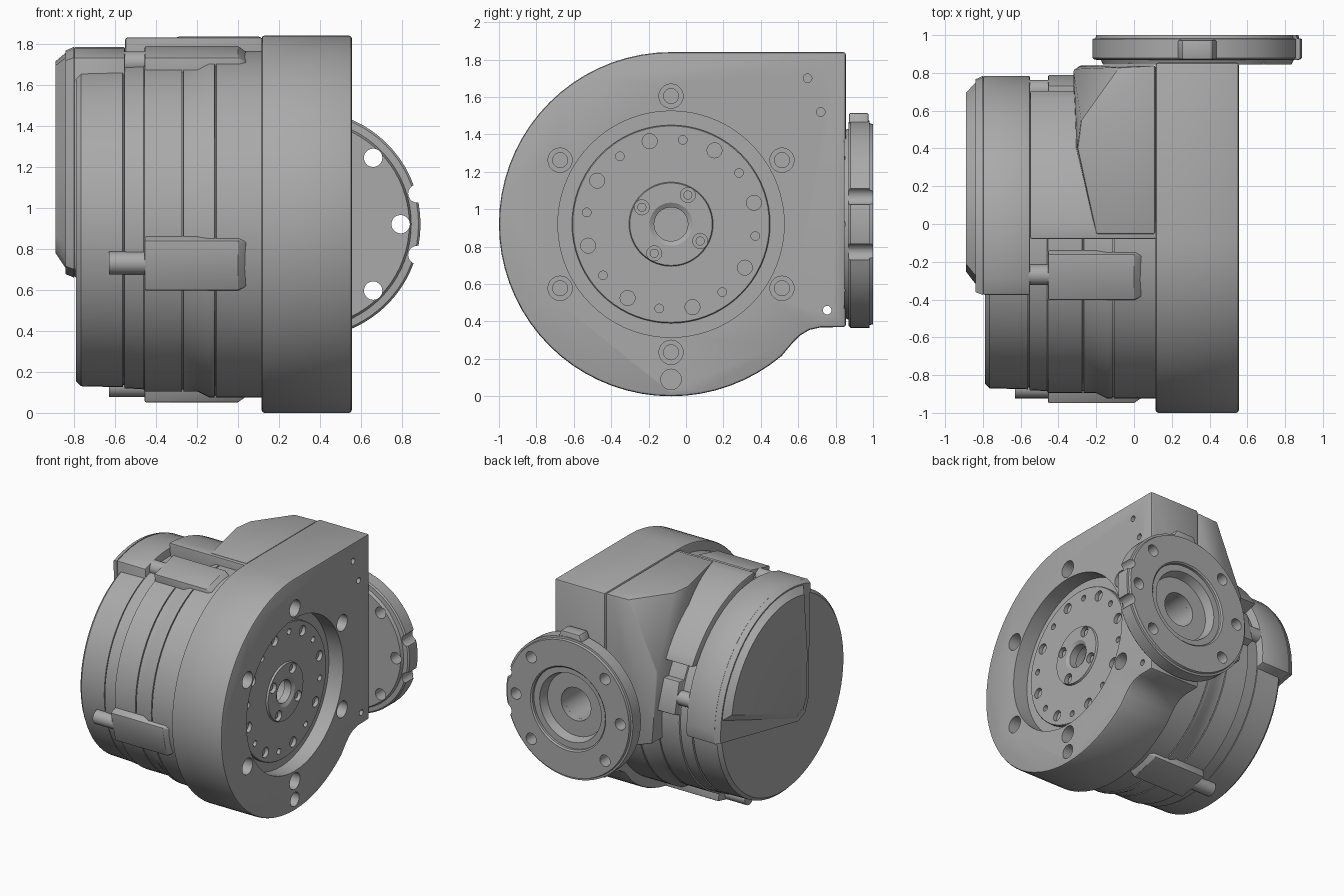
import bpy, bmesh
from math import sin, cos, pi, radians
from mathutils import Vector, Matrix

if "Cube" in bpy.data.objects:
    bpy.data.objects.remove(bpy.data.objects["Cube"])

CY, CZ = -0.08, 0.92          # main axis, parallel to x
FX = 0.335                    # flange axis, parallel to y

metal = bpy.data.materials.new("grey metal")
metal.use_nodes = True
metal.diffuse_color = (0.4, 0.4, 0.4, 1)
metal.node_tree.nodes["Principled BSDF"].inputs["Base Color"].default_value = (0.4, 0.4, 0.4, 1)


def finish(name, bm, bevel=0):
    bmesh.ops.recalc_face_normals(bm, faces=bm.faces)
    mesh = bpy.data.meshes.new(name)
    bm.to_mesh(mesh)
    bm.free()
    ob = bpy.data.objects.new(name, mesh)
    bpy.context.collection.objects.link(ob)
    mesh.materials.append(metal)
    if bevel:
        mod = ob.modifiers.new("bevel", "BEVEL")
        mod.width, mod.segments, mod.angle_limit = bevel, 2, radians(40)
        apply(ob, mod)
    return ob


def select(ob):
    bpy.ops.object.select_all(action="DESELECT")
    ob.select_set(True)
    bpy.context.view_layer.objects.active = ob


def apply(ob, mod):
    select(ob)
    bpy.ops.object.modifier_apply(modifier=mod.name)


def prism(name, pts, x0, x1, bevel=0, scale=1, pivot=(0, 0)):
    """Extrude a (y, z) outline along x, optionally shrinking the x0 end."""
    bm = bmesh.new()
    py, pz = pivot
    a = [bm.verts.new((x0, py + (y - py) * scale, pz + (z - pz) * scale)) for y, z in pts]
    b = [bm.verts.new((x1, y, z)) for y, z in pts]
    bm.faces.new(a)
    bm.faces.new(b)
    for i in range(len(a)):
        j = (i + 1) % len(a)
        bm.faces.new((a[i], a[j], b[j], b[i]))
    return finish(name, bm, bevel)


def lathe(name, profile, along_y=False, closed=False, n=72):
    """Turn (position, radius) points around the main or the flange axis."""
    bm = bmesh.new()
    rings = []
    for p, r in profile:
        ring = []
        for k in range(n):
            u, v = r * cos(2 * pi * k / n), r * sin(2 * pi * k / n)
            ring.append(bm.verts.new((FX + u, p, CZ + v) if along_y else (p, CY + u, CZ + v)))
        rings.append(ring)
    pairs = list(zip(rings, rings[1:])) + ([(rings[-1], rings[0])] if closed else [])
    for a, b in pairs:
        for k in range(n):
            j = (k + 1) % n
            bm.faces.new((a[k], a[j], b[j], b[k]))
    if not closed:
        bm.faces.new(rings[0])
        bm.faces.new(rings[-1])
    return finish(name, bm)


def rods(name, centres, r, lo, hi, along_y=False, n=20):
    """Parallel cylinders; centres are (y, z), or (x, z) when along y."""
    bm = bmesh.new()
    turn = Matrix.Rotation(pi / 2, 4, "X" if along_y else "Y")
    for u, z in centres:
        mid = (u, (lo + hi) / 2, z) if along_y else ((lo + hi) / 2, u, z)
        bmesh.ops.create_cone(bm, cap_ends=True, segments=n, radius1=r, radius2=r,
                              depth=hi - lo, matrix=Matrix.Translation(mid) @ turn)
    return finish(name, bm)


def cut(ob, cutter):
    mod = ob.modifiers.new("cut", "BOOLEAN")
    mod.operation, mod.solver, mod.object = "DIFFERENCE", "EXACT", cutter
    apply(ob, mod)
    bpy.data.objects.remove(cutter)


def polar(r, degrees, cu=CY):
    return [(cu + r * cos(radians(d)), CZ + r * sin(radians(d))) for d in degrees]


def hull(name, pts, bevel=0):
    bm = bmesh.new()
    for p in pts:
        bm.verts.new(p)
    bmesh.ops.convex_hull(bm, input=bm.verts)
    bmesh.ops.dissolve_limit(bm, angle_limit=0.02, verts=bm.verts, edges=bm.edges)
    return finish(name, bm, bevel)


# Front housing: round plate with a square upper corner and a blended foot
outline = polar(0.92, range(90, 311, 5))
outline += [(0.57, 0.285), (0.61, 0.325), (0.66, 0.355), (0.72, 0.368), (0.855, 0.37), (0.855, 1.84)]
housing = prism("gear_housing", outline, 0.115, 0.555, bevel=0.014)
cut(housing, rods("recess", [(CY, CZ)], 0.605, 0.43, 0.7, n=72))
bolts = polar(0.685, range(30, 390, 60))
cut(housing, rods("counterbores", bolts, 0.065, 0.46, 0.7))
cut(housing, rods("bolt_holes", bolts, 0.04, 0.3, 0.7))
cut(housing, rods("plug_hole", [(CY, 0.09)], 0.055, 0.48, 0.7))
cut(housing, rods("pin_holes", [(0.65, 1.70), (0.72, 1.52)], 0.023, 0.48, 0.7))
cut(housing, rods("through_hole", [(0.755, 0.46)], 0.023, 0.0, 0.7))
cut(housing, rods("shaft_bore", [(CY, CZ)], 0.13, 0.2, 0.7, n=40))
cut(housing, rods("side_bore", [(FX, CZ)], 0.13, 0.6, 1.0, along_y=True, n=40))

# Output disc and hub inside the recess
disc = lathe("output_disc", [(0.40, 0.115), (0.40, 0.53), (0.455, 0.53), (0.46, 0.525), (0.46, 0.225),
                             (0.475, 0.22), (0.475, 0.115), (0.46, 0.09), (0.40, 0.09)], closed=True)
cut(disc, rods("large_holes", polar(0.458, [14.5 + 45 * k for k in range(8)]), 0.04, 0.42, 0.6))
cut(disc, rods("small_holes", polar(0.455, [37 + 45 * k for k in range(8)]), 0.023, 0.42, 0.6))
screws = polar(0.18, range(60, 420, 90))
cut(disc, rods("screw_pockets", screws, 0.04, 0.43, 0.6))
rods("hub_screws", screws, 0.024, 0.42, 0.455)

# Motor body: stepped barrel with seams and end cap
barrel = [(-0.79, 0.765), (-0.765, 0.79), (-0.562, 0.795), (-0.56, 0.785), (-0.555, 0.785),
          (-0.553, 0.80), (-0.46, 0.805), (-0.455, 0.815)]
for x, r in ((-0.27, 0.815), (-0.11, 0.845)):
    if r > 0.82:
        barrel += [(-0.2, 0.815), (-0.14, 0.845)]
    barrel += [(x - 0.004, r), (x - 0.003, r - 0.01), (x + 0.003, r - 0.01), (x + 0.004, r)]
lathe("motor_barrel", barrel + [(0.13, 0.845)])

# Four clamp lugs with screw bosses
for k in range(4):
    a = radians(13.5 + 90 * k)
    out = Vector((0, cos(a), sin(a)))
    side = Vector((0, -sin(a), cos(a)))
    base = Vector((0, CY, CZ))
    pts = []
    for s in (-1, 1):
        for x, r, w in ((-0.455, 0.7, 0.14), (-0.455, 0.865, 0.125), (0.0, 0.865, 0.125), (0.04, 0.84, 0.11), (0.04, 0.7, 0.14)):
            pts.append(base + Vector((x, 0, 0)) + out * r + side * s * w)
    hull("clamp_lug", pts, bevel=0.008)
    boss = base + out * 0.81
    rods("screw_boss", [(boss.y, boss.z)], 0.055, -0.63, -0.44)

# Rear cable cover: a wedge-shaped cap over one quarter of the motor end
sector = polar(0.865, range(-4, 112, 6)) + [(-0.36, 1.2), (-0.35, 0.8), (-0.31, 0.70), (-0.22, 0.66)]
prism("cable_cover_rim", sector, -0.80, -0.55, bevel=0.01)
prism("cable_cover_shoulder", sector, -0.84, -0.80, scale=0.97, pivot=(0.15, 1.2))
inner = polar(0.845, range(8, 108, 6)) + [(-0.33, 1.2), (-0.32, 0.8), (-0.28, 0.72), (-0.2, 0.69)]
prism("cable_cover_face", inner, -0.89, -0.83, scale=0.87, pivot=(0.28, 1.38))

# Cable channel along the top of the motor
arc = list(range(30, 91, 5))
prism("cable_channel", polar(0.91, arc) + [(-0.055, 1.6), (0.4, 1.3)], -0.55, 0.12, bevel=0.01)

# Terminal box joining the channel to the housing
top = [(0.113, -0.055), (0.113, 0.84), (-0.08, 0.83), (-0.28, 0.55), (-0.30, 0.4), (-0.2, -0.055)]
low = [(0.113, 0.84, 0.6), (-0.29, 0.84, 0.75), (-0.32, 0.82, 1.3), (-0.32, 0.4, 1.35),
       (-0.31, 0.4, 0.75), (0.113, 0.4, 0.6), (0.113, -0.055, 1.5), (-0.2, -0.055, 1.5)]
hull("terminal_box", [(x, y, 1.835) for x, y in top] + low, bevel=0.012)

# Side mounting flange with stepped recess
ring = [(0.845, 0.13), (0.845, 0.50), (0.868, 0.51), (0.87, 0.545), (0.88, 0.555), (0.98, 0.555),
        (0.982, 0.54), (1.0, 0.535), (1.0, 0.33), (0.99, 0.32), (0.97, 0.32), (0.97, 0.27),
        (0.90, 0.25), (0.90, 0.13)]
flange = lathe("mounting_flange", ring, along_y=True, closed=True)
cut(flange, rods("flange_holes", polar(0.458, (-135, -45, 0, 45, 135, 180), FX), 0.045, 0.8, 1.1, along_y=True))
cut(flange, rods("rim_notches", polar(0.56, (-15.5, 15.5), FX), 0.045, 0.8, 1.1, along_y=True))
hull("flange_key", [(FX + s * w, y, z) for s in (-1, 1) for y in (0.872, 0.975)
                    for w, z in ((0.12, 1.42), (0.08, 1.515))], bevel=0.008)

# Smooth curved walls, keep hard edges
for ob in bpy.context.collection.objects:
    if ob.type == "MESH" and metal.name in ob.data.materials:
        select(ob)
        bpy.ops.object.shade_smooth_by_angle(angle=radians(30))
